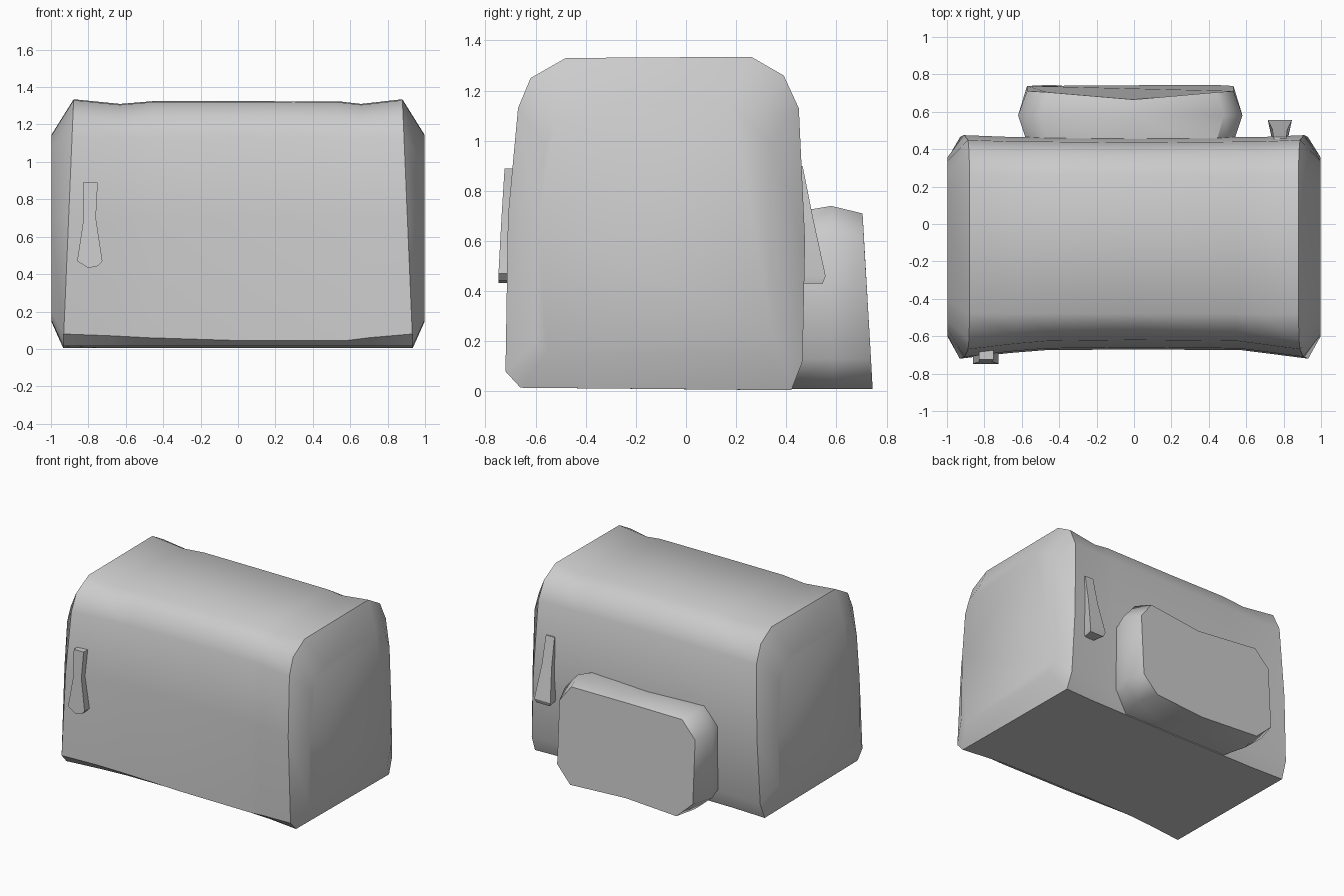
import bpy, bmesh

cube = bpy.data.objects.get("Cube")
if cube:
    bpy.data.objects.remove(cube, do_unlink=True)

grey = bpy.data.materials.new("plain_grey")
grey.use_nodes = True
GREY = (0.6, 0.6, 0.6, 1)
grey.diffuse_color = GREY
grey.node_tree.nodes["Principled BSDF"].inputs["Base Color"].default_value = GREY


def loft(name, rings, sharp_rings=(), sharp_rails=(), angle=None):
    """Skin a row of equal-length point rings and cap both ends."""
    bm = bmesh.new()
    rows = [[bm.verts.new(p) for p in ring] for ring in rings]
    n = len(rows[0])
    for a, b in zip(rows, rows[1:]):
        for i in range(n):
            j = (i + 1) % n
            bm.faces.new((a[i], a[j], b[j], b[i]))
    bm.faces.new(rows[0][::-1])
    bm.faces.new(rows[-1])
    for f in bm.faces:
        f.smooth = True
    for r in sharp_rings:
        for i in range(n):
            bm.edges.get((rows[r][i], rows[r][(i + 1) % n])).smooth = False
    for i in sharp_rails:
        for a, b in zip(rows[1:-1], rows[2:-1]):
            bm.edges.get((a[i], b[i])).smooth = False
    bmesh.ops.recalc_face_normals(bm, faces=bm.faces)
    mesh = bpy.data.meshes.new(name)
    bm.to_mesh(mesh)
    bm.free()
    mesh.materials.append(grey)
    obj = bpy.data.objects.new(name, mesh)
    bpy.context.collection.objects.link(obj)
    if angle:
        bpy.ops.object.select_all(action="DESELECT")
        obj.select_set(True)
        bpy.context.view_layer.objects.active = obj
        bpy.ops.object.shade_smooth_by_angle(angle=angle)
    return obj


# Bag body: side profile (y, z), lofted along x with pinched-in middle
profile = [(-0.72, 0.08), (-0.66, 0.015), (0.42, 0.005), (0.465, 0.12),
           (0.475, 0.6), (0.45, 1.13), (0.39, 1.26), (0.26, 1.335),
           (-0.48, 1.33), (-0.62, 1.25), (-0.67, 1.13), (-0.71, 0.7)]


def body_ring(x, front=0.0, back=0.0, top=0.0, lip=0.0):
    ring = []
    for i, (y, z) in enumerate(profile):
        y += front if y < -0.5 else -back if y > 0.3 else 0
        z -= top if z > 1.2 else lip if i == 0 else 0
        ring.append((x * (1 - 0.045 * z), y, z))
    return ring


def end_ring(side):
    return [(side * 0.998, -0.12 + (y + 0.12) * 0.8, 0.63 + (z - 0.65) * 0.75)
            for y, z in profile]


rings = [end_ring(-1), body_ring(-0.935)]
for x, front, back, top, lip in [(-0.67, 0.03, 0.01, 0.025, 0.01),
                                 (-0.48, 0.045, 0.01, 0.01, 0.02),
                                 (0, 0.05, 0.015, 0.01, 0.035),
                                 (0.58, 0.045, 0.01, 0.012, 0.035),
                                 (0.7, 0.03, 0.01, 0.025, 0.02)]:
    rings.append(body_ring(x, front, back, top, lip))
rings += [body_ring(0.935), end_ring(1)]
loft("bag_body", rings, sharp_rings=(1, 7), sharp_rails=(0, 1, 2))

# Back pocket: rounded outline (x, z) swelling, then narrowing to its outer face
pocket = [(-0.48, 0.01), (0, 0.01), (0.46, 0.01), (0.58, 0.13), (0.58, 0.62),
          (0.48, 0.74), (0, 0.72), (-0.5, 0.74), (-0.62, 0.62), (-0.62, 0.13)]


def pocket_ring(y, sx, drop, lean):
    return [(-0.02 + (x + 0.02) * sx, y - lean * z - (0.04 if x == 0 and y > 0.6 else 0),
             z - drop * (z > 0.5)) for x, z in pocket]


loft("back_pocket", [pocket_ring(0.40, 0.9, 0.03, 0), pocket_ring(0.58, 1, 0, 0),
                     pocket_ring(0.745, 0.92, 0.03, 0.055)],
     sharp_rings=(2,), angle=0.9)

# Front zip pull: flat tapered tab
pull = [(-0.83, 0.89), (-0.75, 0.89), (-0.76, 0.7), (-0.725, 0.47),
        (-0.75, 0.443), (-0.8, 0.433), (-0.86, 0.47), (-0.825, 0.7)]
loft("front_zip_pull", [[(x, -0.66, z) for x, z in pull],
                        [(x, -0.748 + 0.025 * max(0, z - 0.5) / 0.4, z) for x, z in pull]],
     angle=0.4)

# Back zip pull: wedge that widens and stands out towards its lower end
loft("back_zip_pull", [
    [(0.78 + s * w, y, z) for s, w, y in
     [(-1, wi, 0.42), (1, wi, 0.42), (1, wo, yo), (-1, wo, yo)]]
    for z, wi, wo, yo in [(0.90, 0.03, 0.035, 0.465), (0.70, 0.03, 0.04, 0.505),
                          (0.46, 0.035, 0.065, 0.557), (0.43, 0.03, 0.055, 0.545)]],
     angle=0.5)
